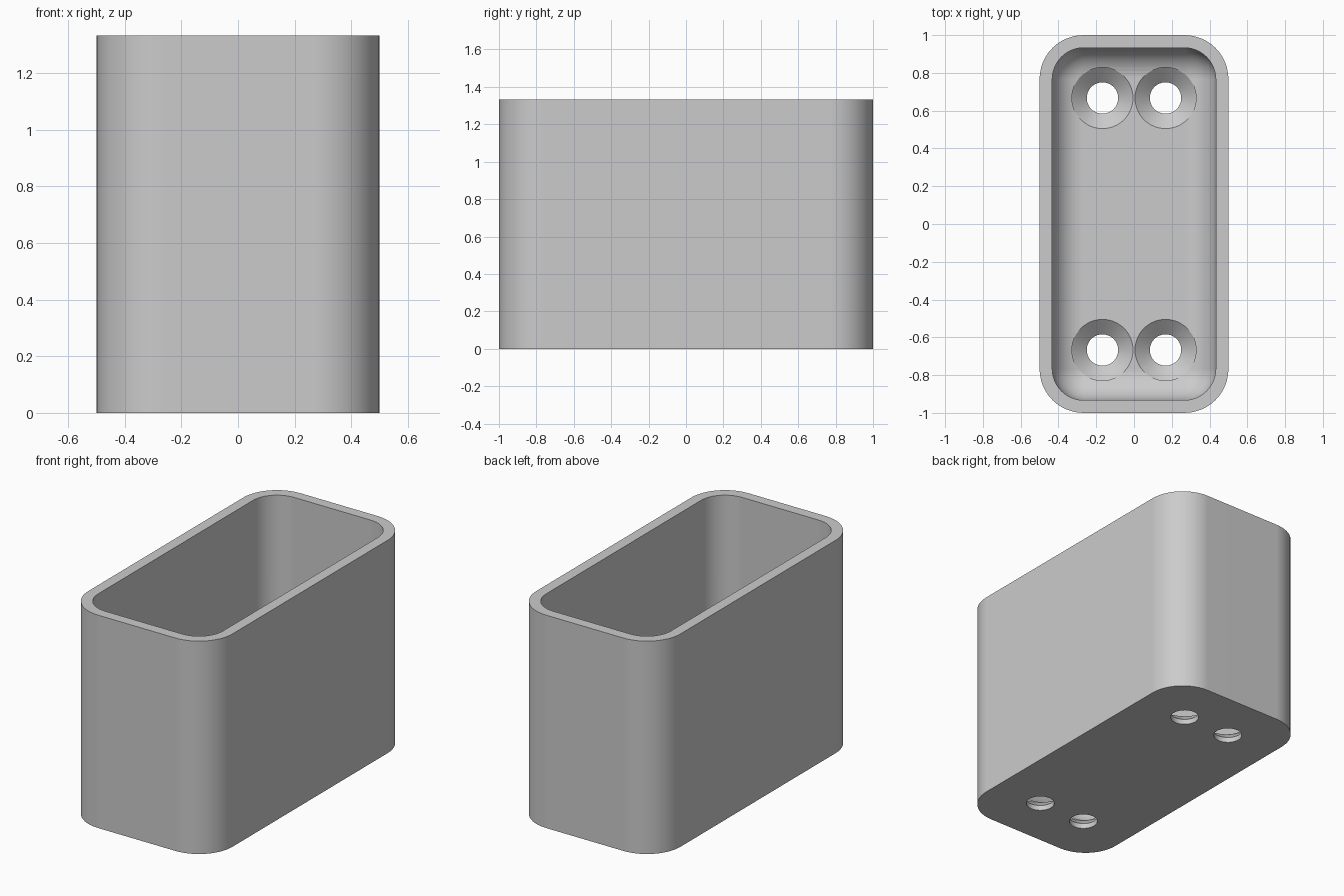
import bpy, bmesh
from math import sin, cos, pi

default = bpy.data.objects.get("Cube")
if default:
    bpy.data.objects.remove(default, do_unlink=True)

HX, HY, HEIGHT = 0.5, 1.0, 1.333
WALL, FLOOR = 0.067, 0.1
OUTER_R, INNER_R = 0.233, 0.167

grey = bpy.data.materials.new("grey")
grey.use_nodes = True
grey.diffuse_color = (0.6, 0.6, 0.6, 1)
grey.node_tree.nodes["Principled BSDF"].inputs["Base Color"].default_value = (0.6, 0.6, 0.6, 1)


def rounded_ring(bm, inset, radius, z, steps=12):
    """Rounded rectangle of vertices, counter-clockwise."""
    cx, cy = HX - inset - radius, HY - inset - radius
    ring = []
    for q, (sx, sy) in enumerate([(1, 1), (-1, 1), (-1, -1), (1, -1)]):
        for i in range(steps + 1):
            a = (q + i / steps) * pi / 2
            ring.append(bm.verts.new((sx * cx + radius * cos(a), sy * cy + radius * sin(a), z)))
    return ring


def circle_ring(bm, x, y, radius, z, steps=48):
    return [bm.verts.new((x + radius * cos(2 * pi * i / steps),
                          y + radius * sin(2 * pi * i / steps), z)) for i in range(steps)]


def skin(bm, rings):
    """Join successive rings and cap both ends."""
    for a, b in zip(rings, rings[1:]):
        n = len(a)
        for i in range(n):
            j = (i + 1) % n
            bm.faces.new((a[i], a[j], b[j], b[i]))
    bm.faces.new(rings[0][::-1])
    bm.faces.new(rings[-1])


def finish(bm, name):
    bmesh.ops.recalc_face_normals(bm, faces=bm.faces)
    mesh = bpy.data.meshes.new(name)
    bm.to_mesh(mesh)
    bm.free()
    mesh.materials.append(grey)
    obj = bpy.data.objects.new(name, mesh)
    bpy.context.collection.objects.link(obj)
    return obj


# Open box: outer wall, rim, inner wall, filleted floor
bm = bmesh.new()
rings = [rounded_ring(bm, 0, OUTER_R, 0),
         rounded_ring(bm, 0, OUTER_R, HEIGHT),
         rounded_ring(bm, WALL, INNER_R, HEIGHT)]
STEPS = 12
for k in range(STEPS + 1):
    a = k / STEPS * pi / 2
    shrink = INNER_R * (1 - cos(a))
    rings.append(rounded_ring(bm, WALL + shrink, INNER_R - shrink,
                              FLOOR + INNER_R * (1 - sin(a))))
skin(bm, rings)
bmesh.ops.remove_doubles(bm, verts=bm.verts, dist=0.0005)
box = finish(bm, "box")

# Four countersunk screw holes through the floor
bm = bmesh.new()
for x in (-0.167, 0.167):
    for y in (-0.667, 0.667):
        skin(bm, [circle_ring(bm, x, y, r, z) for r, z in
                  [(0.083, -0.1), (0.083, 0.033), (0.162, FLOOR), (0.162, 0.25)]])
cutter = finish(bm, "screw_hole_cutter")
cutter.hide_render = True

bpy.ops.object.select_all(action="DESELECT")
bpy.context.view_layer.objects.active = box
box.select_set(True)
cut = box.modifiers.new("screw_holes", "BOOLEAN")
cut.operation, cut.solver, cut.object = "DIFFERENCE", "EXACT", cutter
bpy.ops.object.modifier_apply(modifier=cut.name)
bpy.data.objects.remove(cutter, do_unlink=True)

# Smooth corners with crisp rims
bpy.ops.object.shade_smooth_by_angle()
weighted = box.modifiers.new("clean_shading", "WEIGHTED_NORMAL")
weighted.keep_sharp = True
